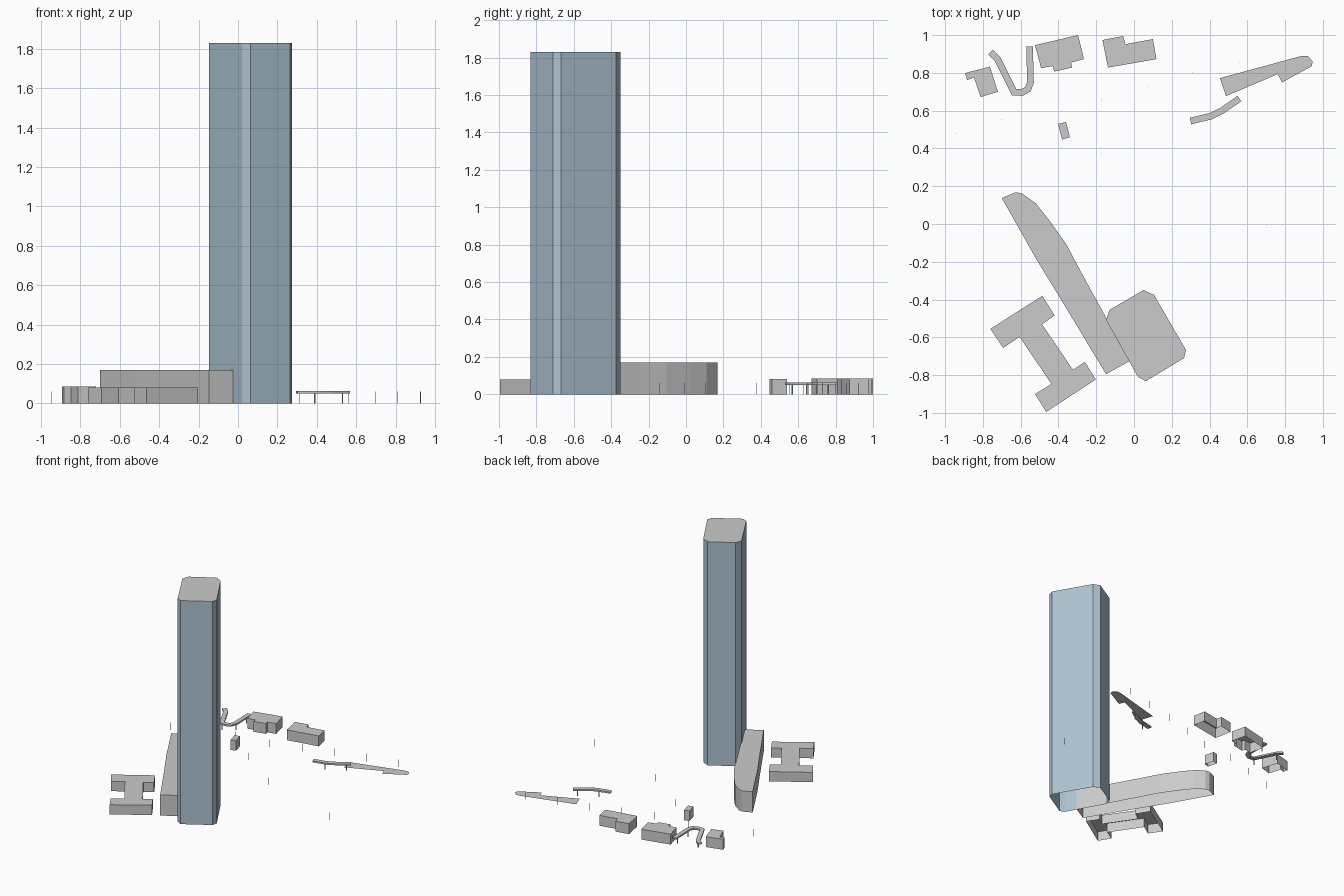
import bpy
import bmesh
import math
from mathutils import Vector

if "Cube" in bpy.data.objects:
    bpy.data.objects.remove(bpy.data.objects["Cube"])


def ccw(pts):
    area = sum(a[0] * b[1] - b[0] * a[1] for a, b in zip(pts, pts[1:] + pts[:1]))
    return pts if area > 0 else pts[::-1]


def finish(name, bm, mat=None):
    me = bpy.data.meshes.new(name)
    bm.to_mesh(me)
    bm.free()
    if mat:
        me.materials.append(mat)
    ob = bpy.data.objects.new(name, me)
    bpy.context.collection.objects.link(ob)
    return ob


def plate(name, pts, z):
    """Flat outline at height z, facing up."""
    bm = bmesh.new()
    bm.faces.new([bm.verts.new((x, y, z)) for x, y in ccw(pts)])
    finish(name, bm)


def walls(name, pts, height, mat=None, panel=0.035, storey=0.042):
    """Facade of separate flat panels following the outline, open at the bottom."""
    bm = bmesh.new()
    pts = [Vector(p) for p in ccw(pts)]
    rows = max(1, round(height / storey))
    for a, b in zip(pts, pts[1:] + pts[:1]):
        cols = max(1, round((b - a).length / panel))
        for i in range(cols):
            p, q = a.lerp(b, i / cols), a.lerp(b, (i + 1) / cols)
            for j in range(rows):
                z0, z1 = height * j / rows, height * (j + 1) / rows
                bm.faces.new([bm.verts.new(v) for v in (
                    (p.x, p.y, z0), (q.x, q.y, z0), (q.x, q.y, z1), (p.x, p.y, z1))])
    finish(name, bm, mat)


def building(name, pts, height, mat=None):
    walls(name + "_walls", pts, height, mat)
    plate(name + "_roof", pts, height)


def canopy(name, path, width, z0, z1):
    """Thin slab of constant width swept along a path with mitred corners."""
    path = [Vector(p) for p in path]
    bm = bmesh.new()
    rings = []
    for i, p in enumerate(path):
        d0 = (p - path[max(i - 1, 0)]).normalized()
        d1 = (path[min(i + 1, len(path) - 1)] - p).normalized()
        t = (d0 + d1).normalized()
        ref = d1 if d1.length else d0
        off = Vector((-t.y, t.x)) * (width / 2 / max(0.5, t.dot(ref)))
        l, r = p + off, p - off
        rings.append([bm.verts.new(v) for v in (
            (l.x, l.y, z0), (r.x, r.y, z0), (r.x, r.y, z1), (l.x, l.y, z1))])
    for a, b in zip(rings, rings[1:]):
        for k in range(4):
            bm.faces.new((a[k], a[(k + 1) % 4], b[(k + 1) % 4], b[k]))
    bm.faces.new(rings[0])
    bm.faces.new(rings[-1])
    bmesh.ops.recalc_face_normals(bm, faces=bm.faces)
    finish(name, bm)


def posts(name, spots, radius, height):
    bm = bmesh.new()
    for x, y in spots:
        ret = bmesh.ops.create_cone(bm, cap_ends=True, segments=6, radius1=radius,
                                    radius2=radius, depth=height)
        bmesh.ops.translate(bm, verts=ret["verts"], vec=(x, y, height / 2))
    finish(name, bm)


glass = bpy.data.materials.new("blue_glass")
glass.diffuse_color = (0.42, 0.55, 0.64, 1)
glass.use_nodes = True
glass.node_tree.nodes["Principled BSDF"].inputs["Base Color"].default_value = glass.diffuse_color

# Tower with chamfered corners
building("tower", [(0.05, -0.35), (0.106, -0.375), (0.275, -0.667), (0.265, -0.71),
                   (0.063, -0.832), (0.021, -0.81), (-0.148, -0.508), (-0.13, -0.455)],
         1.83, glass)

# Long curved block beside the tower
building("long_block", [(-0.70, 0.137), (-0.627, 0.168), (-0.595, 0.163), (-0.52, 0.11),
                        (-0.445, 0.015), (-0.36, -0.105), (-0.28, -0.255), (-0.145, -0.50),
                        (-0.022, -0.725), (-0.148, -0.795), (-0.365, -0.435),
                        (-0.515, -0.19)], 0.17)

# H-shaped block
building("h_block", [(-0.76, -0.555), (-0.485, -0.38), (-0.42, -0.485), (-0.487, -0.53),
                     (-0.323, -0.772), (-0.26, -0.73), (-0.202, -0.823), (-0.465, -0.995),
                     (-0.524, -0.90), (-0.437, -0.847), (-0.606, -0.598),
                     (-0.693, -0.656)], 0.08)

# Low houses along the back
building("left_house", [(-0.894, 0.799), (-0.763, 0.833), (-0.72, 0.70), (-0.812, 0.672),
                        (-0.847, 0.775), (-0.884, 0.762)], 0.085)
building("middle_house", [(-0.524, 0.947), (-0.296, 1.0), (-0.265, 0.873), (-0.333, 0.855),
                          (-0.328, 0.828), (-0.423, 0.807), (-0.43, 0.836),
                          (-0.492, 0.825)], 0.085)
building("right_house", [(-0.167, 0.974), (-0.058, 0.995), (-0.045, 0.952), (0.10, 0.979),
                         (0.119, 0.873), (-0.138, 0.828)], 0.085)
building("kiosk", [(-0.402, 0.53), (-0.36, 0.54), (-0.339, 0.46), (-0.381, 0.447)], 0.083)

# Flat paved wedge on the ground
plate("paved_wedge", [(0.455, 0.772), (0.884, 0.889), (0.92, 0.889), (0.945, 0.862),
                      (0.942, 0.836), (0.783, 0.749), (0.762, 0.794), (0.487, 0.677)], 0.001)

# Covered walkways on posts
canopy("u_walkway", [(-0.759, 0.91), (-0.722, 0.873), (-0.635, 0.698), (-0.593, 0.696),
                     (-0.561, 0.714), (-0.548, 0.751), (-0.553, 0.939)], 0.035, 0.05, 0.063)
canopy("side_walkway", [(0.299, 0.545), (0.407, 0.571), (0.466, 0.60), (0.558, 0.664)],
       0.035, 0.05, 0.063)
posts("walkway_posts", [(0.39, 0.567), (0.53, 0.645), (-0.722, 0.873), (-0.635, 0.70),
                        (-0.55, 0.76), (-0.552, 0.90)], 0.004, 0.05)

# Street lamp poles
posts("lamp_poles", [(-0.947, 0.48), (-0.70, 0.553), (-0.46, 0.63), (-0.17, 0.656),
                     (0.07, 0.73), (0.312, 0.80), (0.56, 0.857), (0.81, 0.92),
                     (-0.17, 0.375), (0.206, 0.106), (0.70, -0.01), (0.926, -0.143)],
      0.0015, 0.06)
